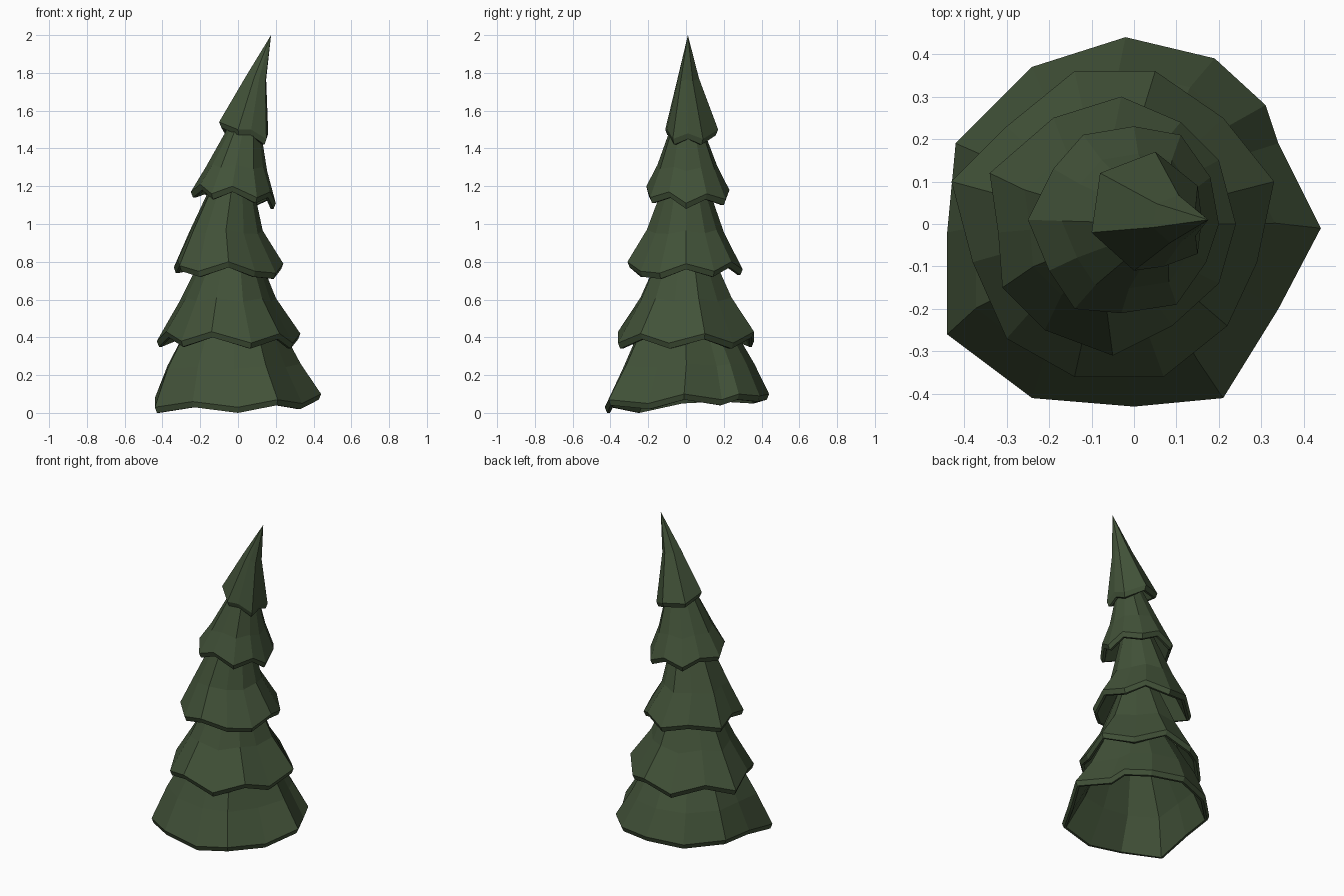
import bpy
import bmesh
from mathutils import Vector

# Remove the default cube only
default_cube = bpy.data.objects.get("Cube")
if default_cube:
    bpy.data.objects.remove(default_cube, do_unlink=True)


def make_material(name, colour):
    material = bpy.data.materials.new(name)
    material.use_nodes = True
    material.diffuse_color = colour
    shader = material.node_tree.nodes["Principled BSDF"]
    shader.inputs["Base Color"].default_value = colour
    shader.inputs["Roughness"].default_value = 1
    return material


needle_green = make_material("dark needle green", (0.054, 0.084, 0.040, 1))


def shrink_ring(rim, scale, shift, height, ripple=0.35):
    """Scaled copy of the rim at a new height, keeping part of its zigzag."""
    mean = sum(point.z for point in rim) / len(rim)
    return [Vector((point.x * scale + shift[0],
                    point.y * scale + shift[1],
                    height + (point.z - mean) * ripple)) for point in rim]


def inset_ring(ring, distance, drop):
    """Move a ring towards its own centre and down by a fixed amount."""
    centre = sum(ring, Vector()) / len(ring)
    result = []
    for point in ring:
        inward = centre - point
        inward.z = 0
        result.append(point + inward.normalized() * distance - Vector((0, 0, drop)))
    return result


def bridge(bm, lower, upper):
    """Join two rings of equal length with a band of quads."""
    count = len(lower)
    for i in range(count):
        j = (i + 1) % count
        bm.faces.new((lower[i], lower[j], upper[j], upper[i]))


def close_ring(bm, ring, tip):
    """Join a ring to a single point."""
    tip_vertex = bm.verts.new(tip)
    for i, vertex in enumerate(ring):
        bm.faces.new((vertex, ring[(i + 1) % len(ring)], tip_vertex))


def build_tier(name, rim_cm, middle, top=None, tip=None):
    """Hollow skirt of branches: outer slope, thick lip and inner slope."""
    rim = [Vector(point) / 100 for point in rim_cm]
    outer = [rim, shrink_ring(rim, *middle)]
    if top:
        outer.append(shrink_ring(rim, *top, ripple=0))
    lip = inset_ring(rim, 0.012, 0.03)
    inner = [inset_ring(ring, 0.03, 0.02) for ring in outer[1:]]

    bm = bmesh.new()
    # Rings run from the inside top, round the lip, to the outside top
    loops = [[bm.verts.new(point) for point in ring]
             for ring in inner[::-1] + [inset_ring(lip, 0.015, 0), lip] + outer]
    for lower, upper in zip(loops, loops[1:]):
        bridge(bm, lower, upper)

    # Close the outside and inside at the top
    outer_tip = tip or sum(outer[-1], Vector()) / len(rim)
    close_ring(bm, loops[-1], outer_tip)
    inner_tip = sum(inner[-1], Vector()) / len(rim)
    close_ring(bm, loops[0][::-1], inner_tip)
    bmesh.ops.recalc_face_normals(bm, faces=bm.faces)

    mesh = bpy.data.meshes.new(name)
    bm.to_mesh(mesh)
    bm.free()
    mesh.materials.append(needle_green)
    tier = bpy.data.objects.new(name, mesh)
    bpy.context.collection.objects.link(tier)
    return tier


# Wide skirt resting on the ground (rim points in centimetres)
build_tier("bottom_branches", [
    (44, -1, 10), (34, 19, 7), (31, 28, 10), (19, 39, 9), (-2, 44, 10),
    (-24, 37, 8), (-42, 19, 9), (-44, -2, 8), (-44, -26, 3), (-24, -41, 6),
    (0, -43, 3), (21, -41, 7), (34, -20, 5)],
    middle=(0.8, (-0.02, 0.01), 0.25),
    top=(0.53, (-0.02, 0), 0.48))

# Second skirt
build_tier("lower_branches", [
    (29, -9, 37), (33, 10, 42), (21, 25, 37), (5, 36, 43), (-14, 36, 38),
    (-30, 23, 43), (-43, 10, 38), (-38, -9, 43), (-30, -27, 38), (-14, -36, 43),
    (7, -36, 37), (22, -24, 42)],
    middle=(0.67, (-0.02, 0), 0.6),
    top=(0.36, (-0.02, 0), 0.86))

# Third skirt
build_tier("middle_branches", [
    (24, 0, 79), (20, 15, 75), (11, 24, 80), (-3, 30, 76), (-19, 25, 80),
    (-34, 12, 77), (-32, -2, 81), (-31, -15, 78), (-21, -25, 75), (-5, -31, 80),
    (9, -24, 75), (20, -14, 74)],
    middle=(0.67, (-0.03, 0), 0.96),
    top=(0.34, (-0.01, 0), 1.24))

# Fourth skirt
build_tier("upper_branches", [
    (20, 0, 111), (18, 11, 116), (11, 21, 113), (0, 23, 118), (-12, 21, 114),
    (-19, 13, 119), (-25, 1, 117), (-20, -11, 121), (-14, -20, 116),
    (-3, -21, 120), (10, -19, 114), (17, -9, 117)],
    middle=(0.72, (0.01, 0), 1.3),
    top=(0.3, (0.05, 0), 1.56))

# Leaning pointed crown
build_tier("crown_branches", [
    (15, -7, 145), (16, 1, 148), (15, 9, 145), (5, 17, 150), (-8, 12, 151),
    (-10, -2, 154), (0, -11, 150), (7, -10, 150)],
    middle=(0.4, (0.085, 0), 1.77),
    tip=Vector((0.175, 0.01, 2)))
